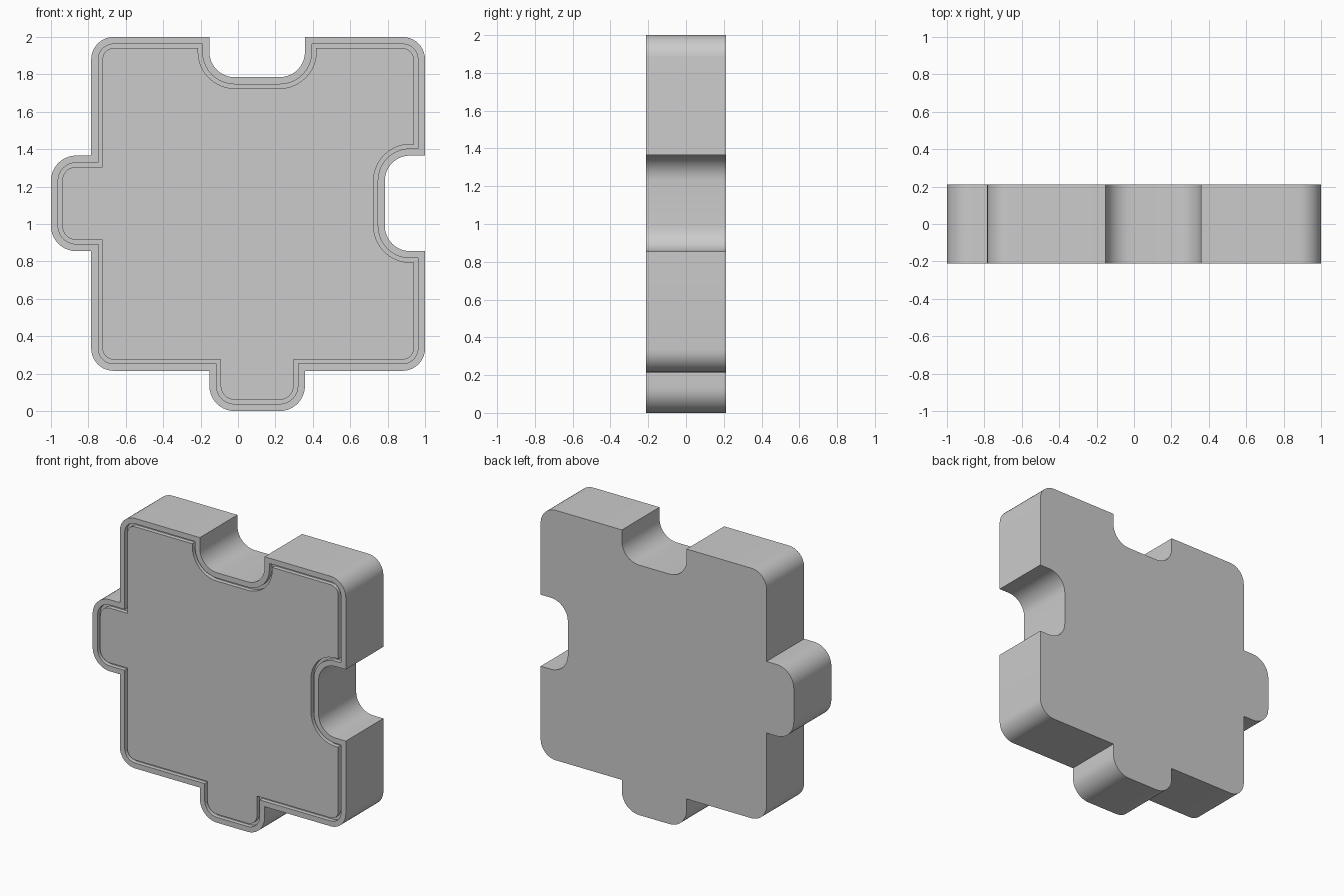
import bpy, bmesh, math
from mathutils import Vector

if "Cube" in bpy.data.objects:
    bpy.data.objects.remove(bpy.data.objects["Cube"])

R_BODY, R_TAB, HALF = 0.12, 0.135, 0.212
STEPS = 10

# Outline corners seen from the front: x, z, fillet radius
CORNERS = [
    (-.785, .215, R_BODY),
    (-.153, .215, 0), (-.153, 0, R_TAB), (.358, 0, R_TAB), (.358, .215, 0),              # bottom tab
    (1, .215, R_BODY),
    (1, .855, 0), (.785, .855, R_TAB), (.785, 1.366, R_TAB), (1, 1.366, 0),              # right notch
    (1, 2, R_BODY),
    (.358, 2, 0), (.358, 1.785, R_TAB), (-.153, 1.785, R_TAB), (-.153, 2, 0),            # top notch
    (-.785, 2, R_BODY),
    (-.785, 1.366, 0), (-1, 1.366, R_TAB), (-1, .855, R_TAB), (-.785, .855, 0),          # left tab
]


def rounded(corners):
    """Replace each right-angled corner by a quarter arc."""
    pts = []
    for i, (x, z, r) in enumerate(corners):
        p = Vector((x, z))
        if not r:
            pts.append(p)
            continue
        prev = Vector(corners[i - 1][:2])
        nxt = Vector(corners[(i + 1) % len(corners)][:2])
        a = (prev - p).normalized() * r
        b = (nxt - p).normalized() * r
        for k in range(STEPS + 1):
            t = math.pi / 2 * k / STEPS
            pts.append(p + a * (1 - math.sin(t)) + b * (1 - math.cos(t)))
    return pts


def inset(pts, d):
    """Mitred inward offset of a counter-clockwise outline."""
    out = []
    for i, p in enumerate(pts):
        e1 = (p - pts[i - 1]).normalized()
        e2 = (pts[(i + 1) % len(pts)] - p).normalized()
        n1, n2 = Vector((-e1.y, e1.x)), Vector((-e2.y, e2.x))
        out.append(p + (n1 + n2) * d / (1 + n1.dot(n2)))
    return out


outline = rounded(CORNERS)
outer, inner = inset(outline, 0.038), inset(outline, 0.06)
front, floor = -HALF, -HALF + 0.03

# Back edge, front edge, groove outer wall, groove floor, raised centre
bm = bmesh.new()
loops = [[bm.verts.new((p.x, y, p.y)) for p in pts] for pts, y in (
    (outline, HALF), (outline, front), (outer, front),
    (outer, floor), (inner, floor), (inner, front))]
n = len(outline)
for lo, hi in zip(loops, loops[1:]):
    for i in range(n):
        j = (i + 1) % n
        bm.faces.new((lo[i], lo[j], hi[j], hi[i]))
bm.faces.new(loops[0][::-1])
bm.faces.new(loops[-1])
bmesh.ops.recalc_face_normals(bm, faces=bm.faces)

mesh = bpy.data.meshes.new("puzzle_piece")
bm.to_mesh(mesh)
bm.free()
piece = bpy.data.objects.new("puzzle_piece", mesh)
bpy.context.collection.objects.link(piece)
bpy.context.view_layer.objects.active = piece
piece.select_set(True)
bpy.ops.object.shade_smooth_by_angle(angle=math.radians(30))
